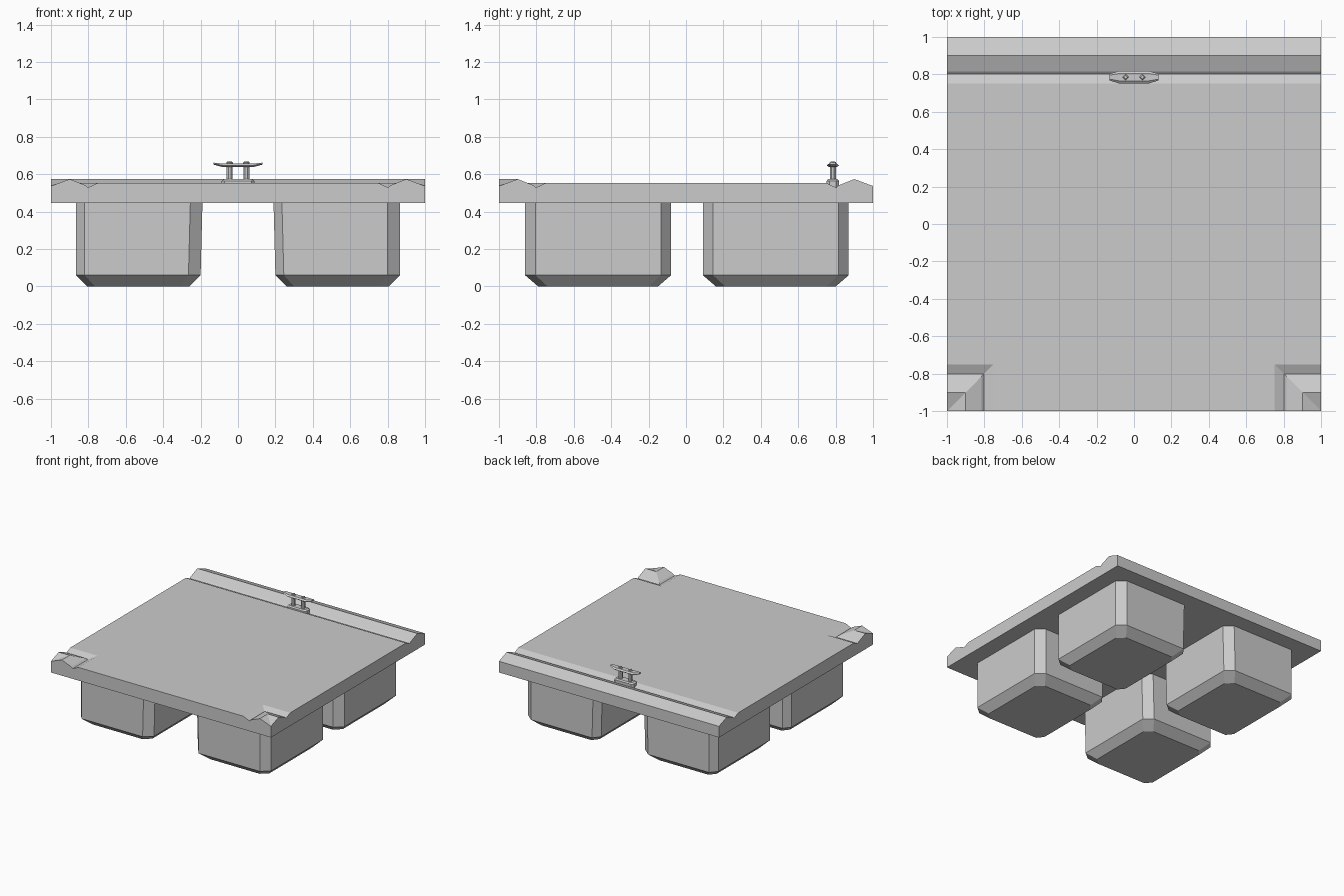
import bpy, bmesh, math
from mathutils import Vector

if "Cube" in bpy.data.objects:
    bpy.data.objects.remove(bpy.data.objects["Cube"])


def finish(name, bm):
    bmesh.ops.recalc_face_normals(bm, faces=bm.faces[:])
    me = bpy.data.meshes.new(name)
    bm.to_mesh(me)
    bm.free()
    ob = bpy.data.objects.new(name, me)
    bpy.context.collection.objects.link(ob)
    return ob


def loft(name, rings):
    """Skin a list of equal-length rings and cap both ends."""
    bm = bmesh.new()
    vs = [[bm.verts.new(p) for p in r] for r in rings]
    n = len(rings[0])
    for a, b in zip(vs, vs[1:]):
        for i in range(n):
            j = (i + 1) % n
            bm.faces.new((a[i], a[j], b[j], b[i]))
    bm.faces.new(vs[0])
    bm.faces.new(vs[-1])
    return finish(name, bm)


def octagon(x0, x1, y0, y1, z, cl, cr, cy):
    """Rectangle with clipped corners: cl/cr clip in x, cy clip in y."""
    return [(x0 + cl, y0, z), (x1 - cr, y0, z), (x1, y0 + cy, z), (x1, y1 - cy, z),
            (x1 - cr, y1, z), (x0 + cl, y1, z), (x0, y1 - cy, z), (x0, y0 + cy, z)]


def ngon(x, y, z, r, n, turn=0.0):
    return [(x + r * math.cos(turn + 2 * math.pi * i / n),
             y + r * math.sin(turn + 2 * math.pi * i / n), z) for i in range(n)]


# Deck: raised rear rail and two mitred front corner bumpers share one edge profile
DECK, UNDER = 0.553, 0.445
profile = [(0, 0.537), (0.1, 0.574), (0.185, 0.540), (0.198, 0.529), (0.25, DECK)]
rise = dict(profile)
steps = [d for d, _ in profile]
coords = [-1 + d for d in steps] + [1 - d for d in reversed(steps)]
edge_d = steps + steps[::-1]
N = len(coords)


def height(i, j):
    if j >= N // 2:
        return rise[edge_d[j]]
    return rise[max(edge_d[i], edge_d[j])]


bm = bmesh.new()
grid = [[bm.verts.new((coords[i], coords[j], height(i, j))) for j in range(N)] for i in range(N)]
for i in range(N - 1):
    for j in range(N - 1):
        a, b, c, d = grid[i][j], grid[i + 1][j], grid[i + 1][j + 1], grid[i][j + 1]
        if j < N // 2 - 1 and i == j:
            bm.faces.new((a, b, c))
            bm.faces.new((a, c, d))
        elif j < N // 2 - 1 and i == N - 2 - j:
            bm.faces.new((a, b, d))
            bm.faces.new((b, c, d))
        else:
            bm.faces.new((a, b, c, d))
rim = [e for e in bm.edges if e.is_boundary]
out = bmesh.ops.extrude_edge_only(bm, edges=rim)["geom"]
for v in out:
    if isinstance(v, bmesh.types.BMVert):
        v.co.z = UNDER
bmesh.ops.edgeloop_fill(bm, edges=[e for e in bm.edges if e.is_boundary])
finish("deck", bm)

# Four chamfered floats, inner walls slightly tapered
for row, (y0, y1) in (("front", (-0.86, -0.08)), ("rear", (0.09, 0.87))):
    for side, (x0, x1) in (("left", (-0.865, -0.2)), ("right", (0.2, 0.865))):
        t0, t1 = (x0, x1 + 0.01) if side == "left" else (x0 - 0.01, x1)
        loft(f"{row}_{side}_float", [
            octagon(x0 + 0.06, x1 - 0.06, y0 + 0.07, y1 - 0.07, 0, 0.04, 0.055, 0.05),
            octagon(x0, x1, y0, y1, 0.06, 0.045, 0.065, 0.055),
            octagon(t0, t1, y0, y1, UNDER, 0.045, 0.065, 0.055)])

# Mooring cleat: base plate, posts, bolt heads and horned bar
CY = 0.785
loft("cleat_base", [octagon(-0.088, 0.088, CY - 0.033, CY + 0.033, z, 0.015, 0.015, 0.015)
                    for z in (0.53, 0.564)]
     + [octagon(-0.075, 0.075, CY - 0.025, CY + 0.025, 0.574, 0.012, 0.012, 0.012)])
for side, x in (("left", -0.045), ("right", 0.045)):
    loft(f"cleat_{side}_post", [ngon(x, CY, z, 0.017, 8, math.pi / 8) for z in (0.57, 0.645)])
    loft(f"cleat_{side}_bolt", [ngon(x, CY, 0.65, 0.017, 4), ngon(x, CY, 0.663, 0.017, 4),
                                ngon(x, CY, 0.669, 0.010, 4)])

sections = [(-0.13, 0.018, 0.651, 0.662), (-0.08, 0.033, 0.638, 0.657),
            (0.08, 0.033, 0.638, 0.657), (0.13, 0.018, 0.651, 0.662)]
loft("cleat_bar", [[(x, CY - w * 0.6, b), (x, CY + w * 0.6, b), (x, CY + w, (b + t) / 2),
                    (x, CY + w * 0.6, t), (x, CY - w * 0.6, t), (x, CY - w, (b + t) / 2)]
                   for x, w, b, t in sections])
